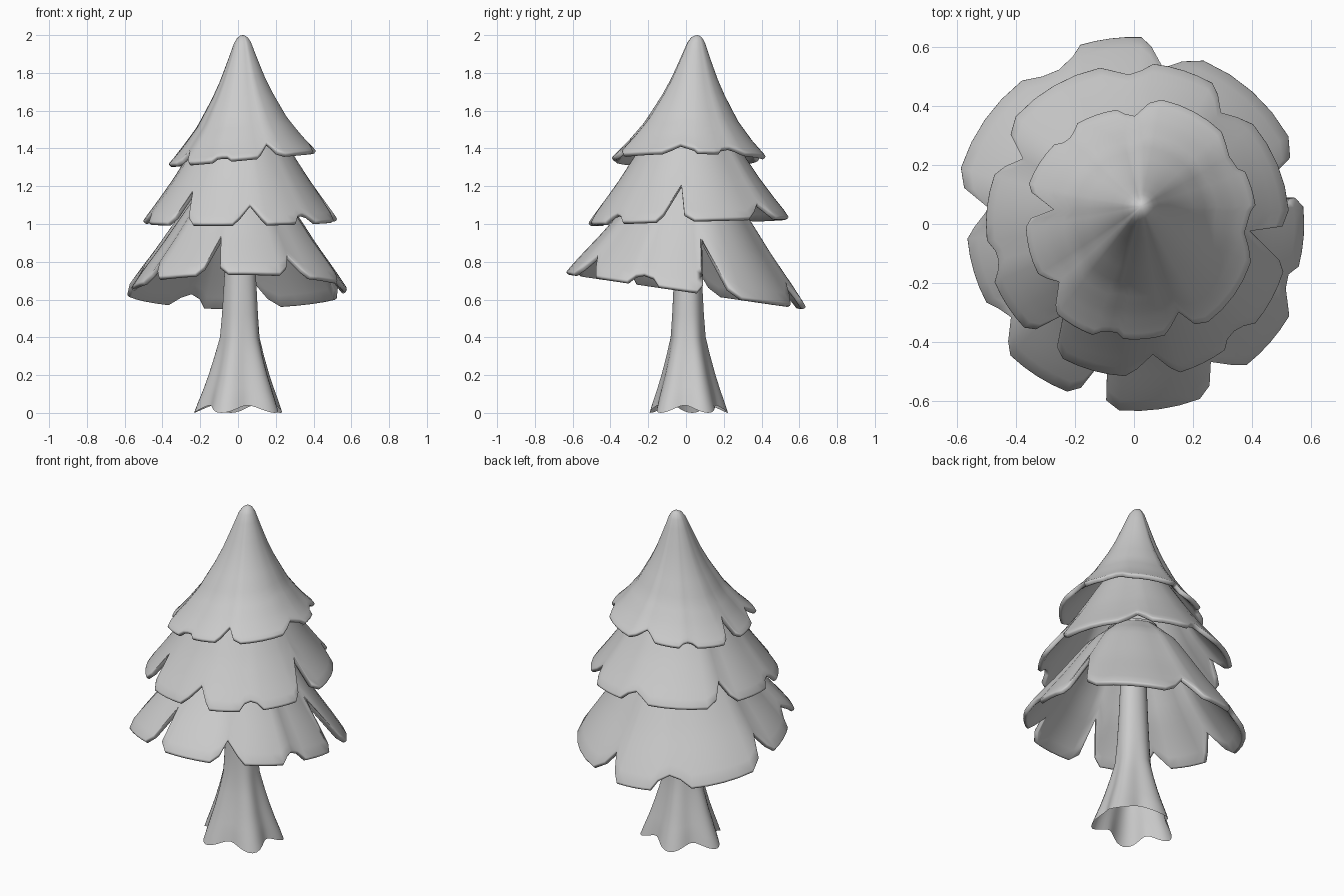
import bpy, bmesh
from math import sin, cos, radians, pi

if "Cube" in bpy.data.objects:
    bpy.data.objects.remove(bpy.data.objects["Cube"])


def interp(pts, x):
    """Piecewise linear lookup in ascending (x, y) pairs."""
    for (x0, y0), (x1, y1) in zip(pts, pts[1:]):
        if x <= x1:
            return y0 + (y1 - y0) * (x - x0) / (x1 - x0)
    return pts[-1][1]


def loft(name, rings):
    """Skin a list of closed rings, ordered top to bottom."""
    bm = bmesh.new()
    rows = [[bm.verts.new(p) for p in ring] for ring in rings]
    n = len(rows[0])
    for a, b in zip(rows, rows[1:]):
        for i in range(n):
            j = (i + 1) % n
            bm.faces.new((a[i], b[i], b[j], a[j]))
    bmesh.ops.remove_doubles(bm, verts=bm.verts, dist=1e-5)
    for f in bm.faces:
        f.smooth = True
    me = bpy.data.meshes.new(name)
    bm.to_mesh(me)
    bm.free()
    ob = bpy.data.objects.new(name, me)
    bpy.context.collection.objects.link(ob)
    return ob


def rim(notches):
    """Notches are (angle, depth, width before, width after, radius of next petal).
    Returns (angle, reach, radius) around the skirt."""
    out = []
    for k, (a, d, wl, wr, R) in enumerate(notches):
        nxt = notches[(k + 1) % len(notches)]
        end = nxt[0] - nxt[2]
        start = a + wr
        if end < start:
            end += 360
        prevR = notches[k - 1][4]
        out.append((a, 1 - d, (R + prevR) / 2))
        for f in (0, .13, .32, .5, .68, .87, 1):
            reach = .955 if f in (0, 1) else 1
            out.append((start + f * (end - start), reach, R))
    return out


def skirt(name, notches, profile, top, rim_z, tilt, tip=(0, 0), n=14):
    """Profile is (radius fraction, height fraction) from the top to the rim."""
    edge = rim(notches)
    t0 = profile[0][0]
    rings = []
    for k in range(n + 1):
        base = t0 + (1 - t0) * (k / n) ** 1.15
        ring = []
        for ang, reach, R in edge:
            t = base if base <= .5 else .5 + (base - .5) * (reach - .5) / .5
            c, s = cos(radians(ang)), sin(radians(ang))
            zr = rim_z + R * (tilt[0] * c + tilt[1] * s)
            z = zr + (top - zr) * interp(profile, t)
            w = (1 - t) ** 1.3
            ring.append((t * R * c + tip[0] * w, t * R * s + tip[1] * w, z))
        rings.append(ring)
    ob = loft(name, rings)
    # The shell gets thinner toward its top so that the tip stays clean
    group = ob.vertex_groups.new(name="shell")
    for v in ob.data.vertices:
        group.add([v.index], min(1, max(.04, (top - v.co.z) / .3)), 'REPLACE')
    m = ob.modifiers.new("thickness", 'SOLIDIFY')
    m.thickness = .028
    m.offset = -1
    m.vertex_group = "shell"
    b = ob.modifiers.new("soft_rim", 'BEVEL')
    b.width = .009
    b.segments = 2
    b.limit_method = 'ANGLE'
    b.angle_limit = radians(62)
    b.use_clamp_overlap = False
    return ob


# Top skirt with the rounded, slightly leaning tip
skirt("top_branches",
      [(355, .10, 7, 11, .42), (35, .07, 7, 6, .435), (90, .12, 7, 5, .395),
       (127, .06, 4, 4, .385), (172, .25, 9, 5, .37), (218, .15, 6, 8, .405),
       (257, .05, 4, 4, .395), (296, .16, 7, 5, .42)],
      [(0, 1), (.05, .993), (.1, .96), (.145, .885), (.21, .78), (.3, .64),
       (.4, .51), (.6, .29), (.8, .13), (.94, .035), (1, 0)],
      2.0, 1.35, (.09, 0), tip=(.025, .06), n=20)

# Middle skirt
skirt("middle_branches",
      [(52, .11, 6, 5, .55), (92, .07, 5, 4, .545), (150, .16, 6, 6, .505),
       (195, .06, 4, 4, .515), (232, .23, 5, 6, .52), (278, .14, 7, 6, .53),
       (313, .06, 4, 4, .535), (356, .26, 10, 3, .53)],
      [(.28, 1), (.4, .83), (.53, .63), (.69, .395), (.84, .2), (.95, .065), (1, 0)],
      1.58, 1.018, (.01, .03), tip=(.02, .02))

# Bottom skirt, hanging lower at the back
skirt("bottom_branches",
      [(12, .32, 2.5, 11, .605), (79.5, .13, 6, 5, .637), (116, .07, 6, 6, .62),
       (174, .16, 6, 7, .57), (217, .11, 5, 6, .615), (258, .27, 6, 3, .637),
       (299, .14, 4, 6, .615), (337, .06, 4, 5, .58)],
      [(.22, 1), (.42, .82), (.58, .59), (.71, .4), (.86, .2), (.95, .075), (1, 0)],
      1.25, .652, (0, -.145), tip=(.02, .01))

# Hollow trunk flaring into five roots
SEG = 60
rings = []
for z, r, amp in [(1.15, .065, 0), (.95, .075, 0), (.7, .085, .01), (.52, .095, .02),
                  (.4, .104, .04), (.3, .128, .07), (.2, .155, .09),
                  (.12, .18, .1), (.06, .199, .12), (0, .216, .14)]:
    ring = []
    for i in range(SEG):
        a = 2 * pi * i / SEG
        lobe = cos(5 * (a + radians(42)))
        rr = r * (1 + amp * lobe)
        lift = .02 * (1 - lobe) * max(0, 1 - z / .25)
        ring.append((rr * cos(a) + .012, rr * .88 * sin(a) + .01, z + lift))
    rings.append(ring)
loft("trunk", rings)
